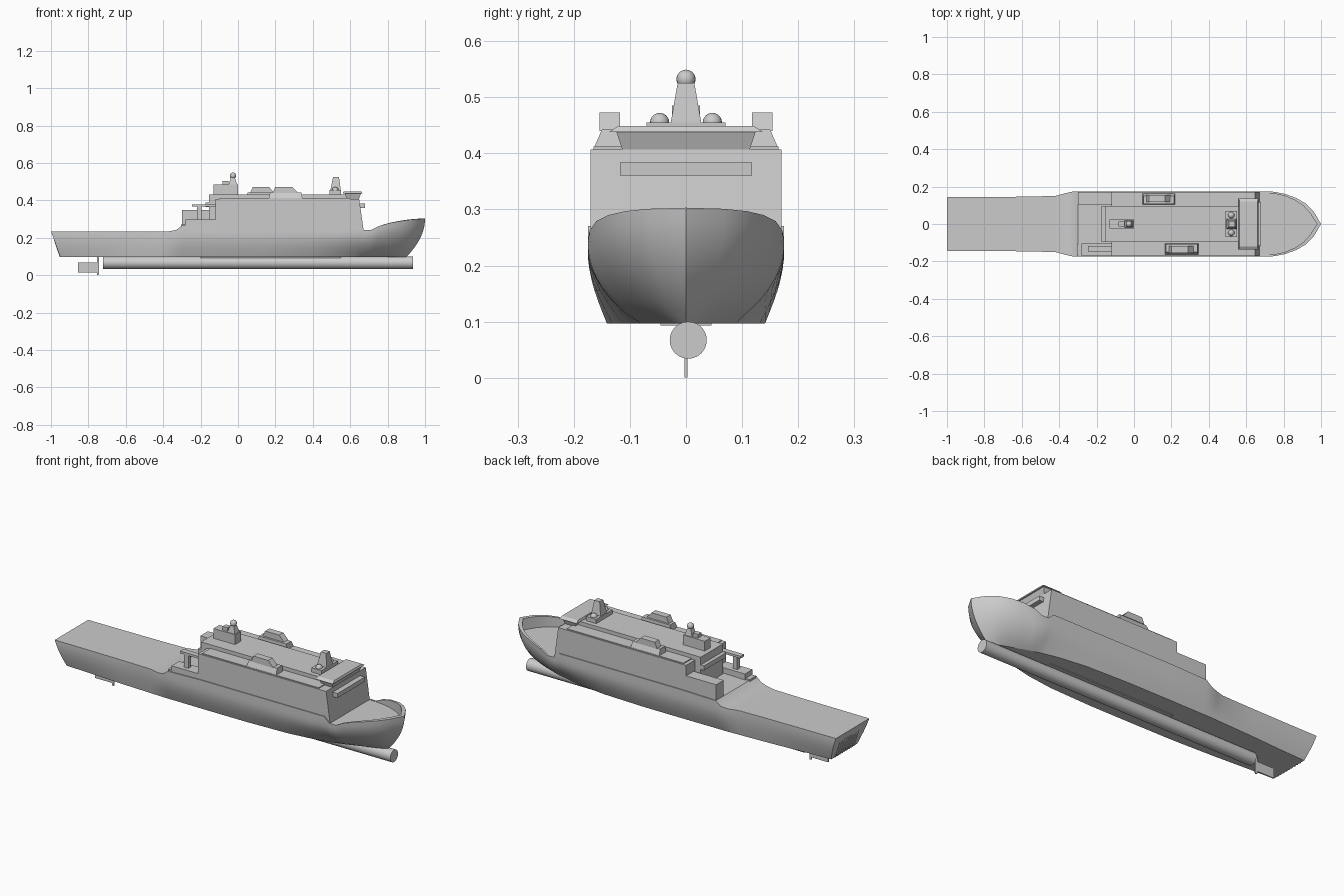
import bpy, bmesh, math

if "Cube" in bpy.data.objects:
    bpy.data.objects.remove(bpy.data.objects["Cube"])


def finish(name, bm, smooth=None):
    bmesh.ops.remove_doubles(bm, verts=bm.verts, dist=0.0004)
    bmesh.ops.recalc_face_normals(bm, faces=bm.faces)
    me = bpy.data.meshes.new(name)
    bm.to_mesh(me)
    bm.free()
    ob = bpy.data.objects.new(name, me)
    bpy.context.collection.objects.link(ob)
    if smooth:
        bpy.ops.object.select_all(action='DESELECT')
        ob.select_set(True)
        bpy.context.view_layer.objects.active = ob
        bpy.ops.object.shade_smooth_by_angle(angle=math.radians(smooth))
    return ob


def frustum(name, bottom, top, z0, z1):
    """Block between two rectangles given as (x0, x1, y0, y1)."""
    bm = bmesh.new()
    rings = []
    for (x0, x1, y0, y1), z in ((bottom, z0), (top, z1)):
        rings.append([bm.verts.new(p) for p in
                      ((x0, y0, z), (x1, y0, z), (x1, y1, z), (x0, y1, z))])
    a, b = rings
    bm.faces.new(a)
    bm.faces.new(b)
    for i in range(4):
        j = (i + 1) % 4
        bm.faces.new((a[i], a[j], b[j], b[i]))
    return finish(name, bm)


def box(name, x0, x1, y0, y1, z0, z1):
    return frustum(name, (x0, x1, y0, y1), (x0, x1, y0, y1), z0, z1)


def ball(name, x, y, z, r):
    bpy.ops.mesh.primitive_uv_sphere_add(segments=20, ring_count=12, radius=r, location=(x, y, z))
    bpy.context.object.name = name
    bpy.ops.object.shade_smooth()


# Hull: lofted stations (x, sheer height, deck half width, bottom half width)
KEEL, FOREDECK, LEVELS = 0.097, 0.240, 9
stations = [
    (-1.0, .235, .143, .112), (-.8, .235, .144, .118), (-.6, .235, .146, .130),
    (-.42, .235, .150, .137), (-.37, .235, .164, .139), (-.33, .242, .173, .140),
    (-.30, .265, .175, .140), (-.1, .270, .175, .141), (.15, .270, .175, .141),
    (.4, .270, .175, .132), (.55, .270, .175, .113), (.64, .270, .175, .095),
    (.67, .242, .175, .089), (.71, .241, .175, .080), (.75, .262, .172, .070),
    (.81, .279, .160, .054), (.87, .290, .138, .038), (.92, .297, .108, .024),
    (.96, .301, .068, .012), (1.0, .303, 0, 0)]
bm = bmesh.new()
rows = []
for x, sheer, wt, wb in stations:
    half = []
    for k in range(LEVELS + 1):
        t = k / LEVELS
        z = KEEL + (sheer - KEEL) * t
        s = min(1, (z - KEEL) / 0.13)
        w = wb + (wt - wb) * math.sin(s * math.pi / 2)
        if x > .7:  # flare towards the bow
            s = t ** 0.8
            w = wb + (wt - wb) * math.sin(s * math.pi / 2)
        shift = 0.05 * max(0, (-.8 - x) / .2) * (1 - t)
        shift -= 0.1 * max(0, (x - .6) / .4) * (1 - t) ** 2
        half.append((x + shift, w, z))
    # bulwark rim and recessed foredeck
    back = 0.022 * max(0, (x - .75) / .25)
    inner = max(0, wt - .010)
    half.append((x - back, inner, sheer))
    half.append((x - back, inner, min(sheer, FOREDECK) if x > .66 else sheer))
    ring = half + [(a, -b, c) for a, b, c in reversed(half)]
    rows.append([bm.verts.new(p) for p in ring])
n = len(rows[0])
for a, b in zip(rows, rows[1:]):
    for i in range(n):
        j = (i + 1) % n
        bm.faces.new((a[i], a[j], b[j], b[i]))
bm.faces.new(rows[0])
finish("hull", bm, 30)

# Vertical bars on the stern gate
for i in range(9):
    y = -.08 + .02 * i
    frustum("stern_gate_bar", (-.953, -.945, y - .004, y + .004),
            (-.985, -.977, y - .004, y + .004), .097, .19)

# Long tube, rudder and post under the hull
bpy.ops.mesh.primitive_cylinder_add(vertices=40, radius=.033, depth=1.655,
                                    location=(.107, .004, .067), rotation=(0, math.pi / 2, 0))
bpy.context.object.name = "keel_tube"
bpy.ops.object.shade_smooth_by_angle()
box("rudder_blade", -.855, -.75, -.003, .003, .014, .067)
box("rudder_post", -.755, -.743, -.003, .003, .003, .10)
box("rudder_tip", -.753, -.745, -.003, .003, 0, .003)
box("keel_plate", -.2, .55, -.045, .045, .093, .099)

# Main superstructure and upper deckhouse
frustum("superstructure", (-.12, .672, -.17, .17), (-.12, .648, -.17, .17), .237, .407)
box("front_window_band", .64, .68, -.118, .118, .36, .384)
box("upper_deckhouse", -.155, .60, -.095, .095, .235, .432)
box("aft_deckhouse_lip", -.175, -.155, -.095, .095, .365, .39)

# Bridge with outward sloping windows and roof slab
frustum("bridge_windows", (.585, .645, -.113, .113), (.57, .658, -.124, .124), .405, .438)
frustum("bridge_roof", (.56, .665, -.137, .137), (.565, .66, -.12, .12), .438, .449)

# Stepped blocks aft of the superstructure
box("port_aft_block", -.30, -.12, .105, .17, .235, .35)
box("starboard_aft_block", -.28, -.12, -.17, -.105, .235, .298)
box("aft_low_block", -.305, -.20, -.165, -.11, .235, .272)
box("platform_post", -.22, -.195, -.148, -.125, .27, .37)
box("platform", -.245, -.11, -.148, -.118, .367, .379)

# Side decks and covered boats
for side in (-1, 1):
    lo, hi = sorted((side * .095, side * .165))
    box("side_deck", -.1, .60, lo, hi, .405, .412)
for side, x0, x1 in ((1, .045, .22), (-1, .165, .345)):
    def span(a, b):
        return tuple(sorted((side * a, side * b)))
    frustum("boat_hull", (x0, x1) + span(.105, .164), (x0 + .006, x1 - .006) + span(.107, .150),
            .41, .442)
    frustum("boat_cover", (x0 + .02, x1 - .025) + span(.118, .154),
            (x0 + .035, x1 - .055) + span(.118, .154), .44, .473)

# Aft mast
box("aft_mast_house", -.13, 0, -.025, .025, .43, .485)
box("aft_mast_box", -.082, -.052, -.014, .014, .485, .505)
frustum("aft_mast", (-.05, -.005, -.02, .02), (-.037, -.018, -.012, .012), .485, .525)
ball("aft_radar_ball", -.027, 0, .532, .017)

# Forward mast with two domes
box("forward_mast_base", .49, .55, -.07, .07, .43, .455)
frustum("forward_mast", (.493, .55, -.028, .028), (.508, .54, -.015, .015), .45, .525)
for side in (-1, 1):
    ball("radar_dome", .52, side * .047, .455, .017)
